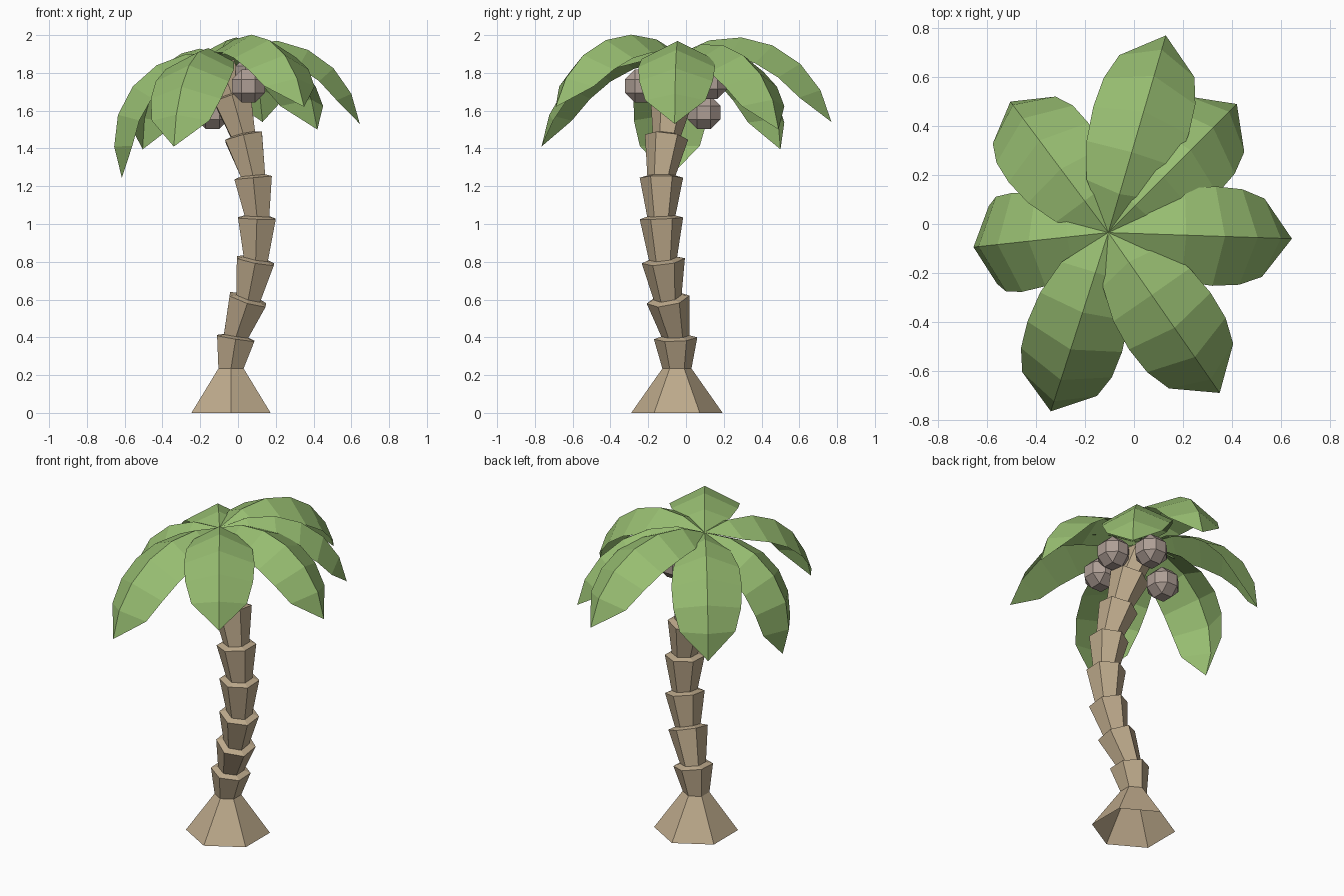
import bpy, bmesh, math
from mathutils import Vector

if "Cube" in bpy.data.objects:
    bpy.data.objects.remove(bpy.data.objects["Cube"])


def material(name, rgb):
    m = bpy.data.materials.new(name)
    m.diffuse_color = (*rgb, 1)
    m.use_nodes = True
    m.node_tree.nodes["Principled BSDF"].inputs["Base Color"].default_value = m.diffuse_color
    return m


def finish(bm, name, mat):
    bmesh.ops.recalc_face_normals(bm, faces=bm.faces)
    mesh = bpy.data.meshes.new(name)
    bm.to_mesh(mesh)
    bm.free()
    mesh.materials.append(mat)
    obj = bpy.data.objects.new(name, mesh)
    bpy.context.collection.objects.link(obj)
    return obj


bark = material("bark", (0.51, 0.40, 0.26))
green = material("leaf_green", (0.31, 0.51, 0.165))
brown = material("coconut_brown", (0.42, 0.34, 0.30))

# Trunk: flared open foot, then stacked hexagonal segments along a curved path
centres = [Vector(c) for c in (
    (-0.037, -0.048, 0.235), (-0.012, -0.055, 0.395), (0.052, -0.095, 0.60),
    (0.092, -0.12, 0.805), (0.10, -0.13, 1.03), (0.08, -0.13, 1.245),
    (0.03, -0.103, 1.46), (-0.03, -0.075, 1.67), (-0.09, -0.045, 1.84))]
up = Vector((0, 0, 1))
rings = [(Vector((-0.037, -0.048, 0)), up, 0.242), (centres[0], up, 0.077)]
for a, b in zip(centres, centres[1:]):
    d = (b - a).normalized()
    last = b is centres[-1]
    rings.append((b, d, 0.085 if last else 0.115))
    if not last:
        rings.append((b + d * 0.012, d, 0.075))

bm = bmesh.new()
loops = []
for centre, direction, radius in rings:
    q = up.rotation_difference(direction)
    loops.append([bm.verts.new(centre + q @ Vector(
        (radius * math.sin(k * math.pi / 3), -radius * math.cos(k * math.pi / 3), 0)))
        for k in range(6)])
for lo, hi in zip(loops, loops[1:]):
    for k in range(6):
        j = (k + 1) % 6
        bm.faces.new((lo[k], lo[j], hi[j], hi[k]))
bm.faces.new(loops[-1])
finish(bm, "trunk", bark)

# Leaves: folded arching blades from the hub to a given tip
hub = Vector((-0.105, -0.035, 1.90))
widths = [0, 0.145, 0.19, 0.203, 0.195, 0.16, 0]


def leaf(name, tip, bend):
    v = Vector(tip) - hub
    reach = math.hypot(v.x, v.y)
    out = Vector((v.x, v.y, 0)) / reach
    side = out.cross(up)
    mean = math.atan2(v.z, reach)
    n = len(widths) - 1
    # a uniform arc whose chord points straight at the tip
    spread = [math.radians(bend) * (1 - 2 * i / (n - 1)) for i in range(n)]
    step = v.length / sum(math.cos(s) for s in spread)
    angles = [mean + s for s in spread]
    bm = bmesh.new()
    p = hub.copy()
    rows = []
    for i, w in enumerate(widths):
        a = (angles[max(i - 1, 0)] + angles[min(i, n - 1)]) / 2
        normal = up * math.cos(a) - out * math.sin(a)
        mid = bm.verts.new(p)
        if w:
            rows.append([bm.verts.new(p - side * w - normal * w * 0.5), mid,
                         bm.verts.new(p + side * w - normal * w * 0.5)])
        else:
            rows.append([mid, mid, mid])
        if i < n:
            p = p + (out * math.cos(angles[i]) + up * math.sin(angles[i])) * step
    for r0, r1 in zip(rows, rows[1:]):
        for k in (0, 1):
            face = []
            for vert in (r0[k], r0[k + 1], r1[k + 1], r1[k]):
                if vert not in face:
                    face.append(vert)
            bm.faces.new(face)
    finish(bm, name, green)


for i, (tip, bend) in enumerate((
        ((0.13, 0.77, 1.54), 47), ((0.42, 0.49, 1.50), 46),
        ((0.645, -0.06, 1.53), 48), ((0.35, -0.69, 1.62), 47),
        ((-0.34, -0.765, 1.41), 43), ((-0.615, -0.09, 1.245), 52),
        ((-0.505, 0.50, 1.395), 47))):
    leaf(f"leaf_{i + 1}", tip, bend)

# Coconuts: cubes with all edges bevelled (square and triangle facets)
a, b = 0.036, 0.087
for i, pos in enumerate(((0.055, -0.235, 1.73), (-0.135, 0.095, 1.59),
                         (-0.02, 0.13, 1.75), (0.075, -0.095, 1.80))):
    bm = bmesh.new()
    for axis in range(3):
        for k in range(8):
            co = [b if j == axis else a for j in range(3)]
            co = [c if k >> j & 1 else -c for j, c in enumerate(co)]
            bm.verts.new(Vector(co) + Vector(pos))
    bmesh.ops.convex_hull(bm, input=bm.verts[:])
    bmesh.ops.dissolve_limit(bm, angle_limit=0.05, verts=bm.verts[:], edges=bm.edges[:])
    finish(bm, f"coconut_{i + 1}", brown)
